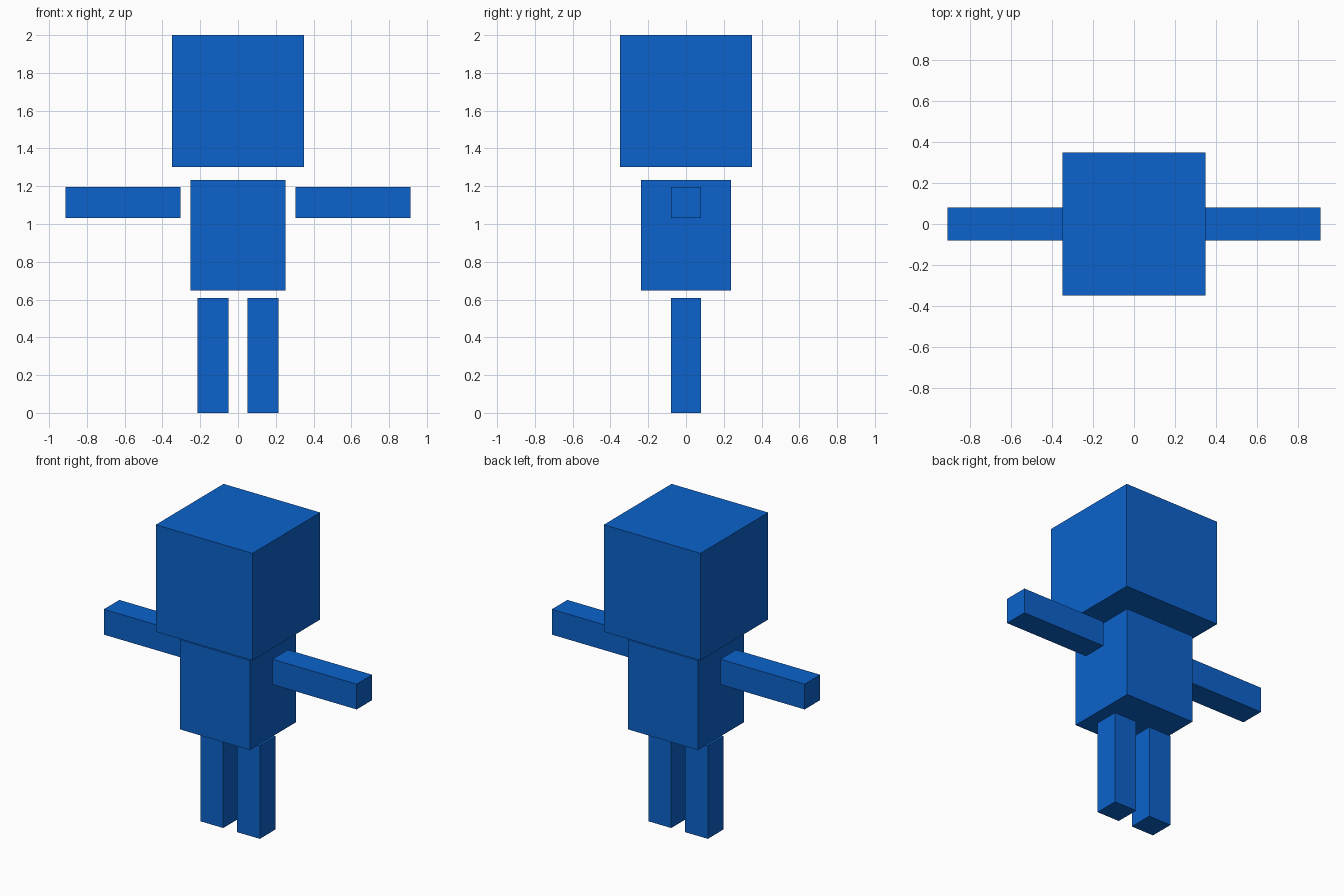
import bpy

if "Cube" in bpy.data.objects:
    bpy.data.objects.remove(bpy.data.objects["Cube"])

blue = bpy.data.materials.new("blue")
blue.diffuse_color = (0.0035, 0.123, 0.604, 1.0)
blue.use_nodes = True
blue.node_tree.nodes["Principled BSDF"].inputs["Base Color"].default_value = blue.diffuse_color


def box(name, center, size):
    """Axis-aligned box with flat faces."""
    bpy.ops.mesh.primitive_cube_add(size=1, location=center)
    ob = bpy.context.object
    ob.name = name
    ob.scale = size
    bpy.ops.object.transform_apply(location=False, rotation=False, scale=True)
    ob.data.materials.append(blue)
    return ob


# Head and torso
box("head", (0, 0, 1.651), (0.697, 0.697, 0.698))
box("torso", (0, 0, 0.941), (0.503, 0.474, 0.584))

# Arms held straight out and legs, mirrored left and right
for side, s in (("left", -1), ("right", 1)):
    box(side + "_arm", (s * 0.608, 0, 1.113), (0.608, 0.16, 0.165))
    box(side + "_leg", (s * 0.132, 0, 0.304), (0.163, 0.16, 0.608))
